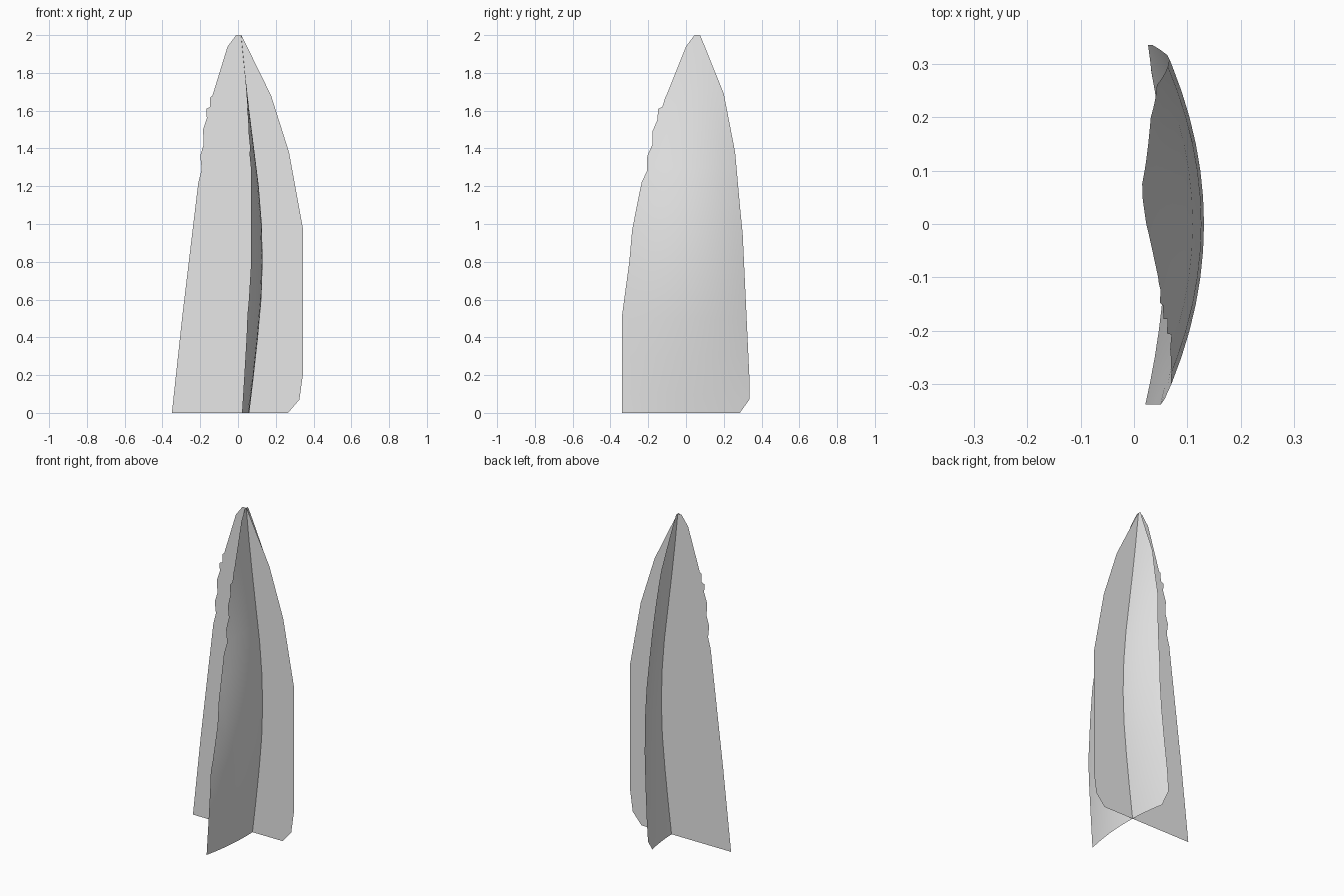
import bpy, bmesh
from mathutils import Vector

cube = bpy.data.objects.get("Cube")
if cube:
    bpy.data.objects.remove(cube)

grey = bpy.data.materials.new("light_grey")
grey.use_nodes = True
grey.diffuse_color = (0.8, 0.8, 0.8, 1)
grey.node_tree.nodes["Principled BSDF"].inputs["Base Color"].default_value = (0.8, 0.8, 0.8, 1)

# Ridge position and cross bend of the curved blade, every 0.2 in height
RIDGE = [.06, .084, .106, .124, .131, .126, .11, .085, .06, .037, .017]
BEND = [.34, .44, .53, .62, .68, .72, .73, .65, .5, .4, .3]


def sample(table, z):
    t = max(0, min(z / 0.2, len(table) - 1.001))
    i = int(t)
    return table[i] + (table[i + 1] - table[i]) * (t - i)


def blade(name, outline, place, curved):
    """Thin leaf sheet cut from a (width, height) outline, then set in space."""
    bm = bmesh.new()
    bm.faces.new([bm.verts.new((w, 0, z)) for w, z in outline])
    if curved:
        # Grid of cuts lets the sheet bend
        cuts = [((0, 0, 0.1 * i), (0, 0, 1)) for i in range(1, 20)]
        cuts += [((0.05 * i, 0, 0), (1, 0, 0)) for i in range(-6, 7)]
        for co, no in cuts:
            bmesh.ops.bisect_plane(bm, geom=bm.verts[:] + bm.edges[:] + bm.faces[:],
                                   dist=1e-5, plane_co=co, plane_no=no)
    bmesh.ops.triangulate(bm, faces=bm.faces[:])
    for v in bm.verts:
        v.co = Vector(place(v.co.x, v.co.z))
    for f in bm.faces:
        f.smooth = curved
    mesh = bpy.data.meshes.new(name)
    bm.to_mesh(mesh)
    bm.free()
    mesh.materials.append(grey)
    bpy.context.collection.objects.link(bpy.data.objects.new(name, mesh))


# Flat blade facing the front
flat_outline = [
    (-.35, 0), (.265, 0), (.325, .07), (.343, .2), (.343, .98), (.27, 1.38),
    (.175, 1.68), (.018, 2), (-.01, 2), (-.055, 1.94), (-.135, 1.68),
    (-.147, 1.67), (-.148, 1.62), (-.168, 1.61), (-.165, 1.56), (-.185, 1.5),
    (-.182, 1.42), (-.2, 1.36), (-.192, 1.29), (-.21, 1.22), (-.24, .97),
    (-.25, .78), (-.295, .51)]
blade("flat_blade", flat_outline, lambda w, z: (w, 0.058, z), False)

# Curved blade crossing it
curved_outline = [
    (-.338, 0), (.285, 0), (.335, .07), (.335, .2), (.3, .95), (.285, 1.1),
    (.26, 1.38), (.2, 1.69), (.075, 2), (.045, 2), (0, 1.94), (-.1, 1.69),
    (-.11, 1.67), (-.125, 1.62), (-.147, 1.61), (-.152, 1.55), (-.178, 1.49),
    (-.178, 1.42), (-.205, 1.36), (-.207, 1.28), (-.235, 1.22), (-.285, .97),
    (-.3, .8), (-.338, .52)]
blade("curved_blade", curved_outline,
      lambda w, z: (sample(RIDGE, z) - sample(BEND, z) * w * w, w, z), True)
